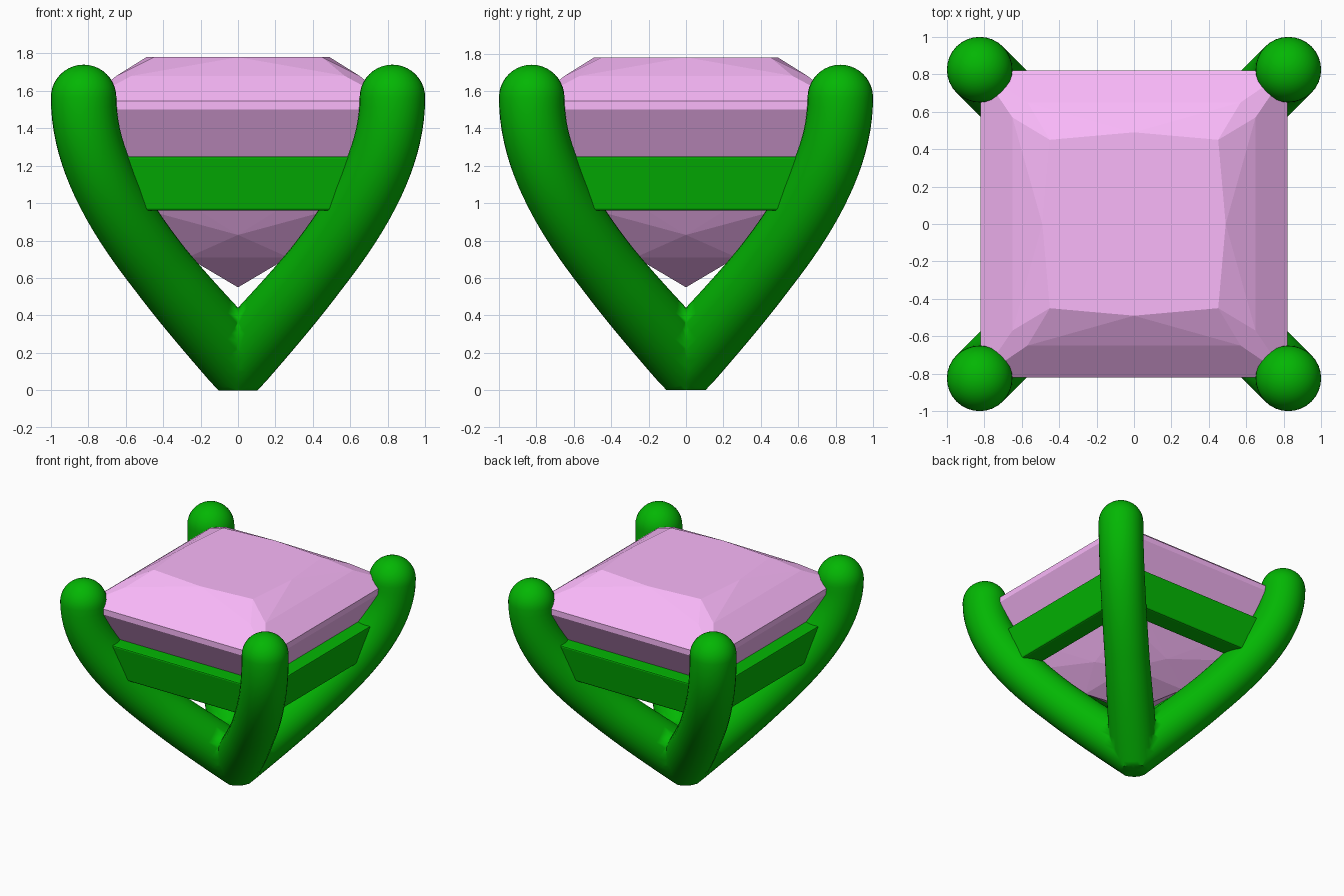
import bpy, bmesh, math
from mathutils import Vector
from mathutils.geometry import interpolate_bezier

if "Cube" in bpy.data.objects:
    bpy.data.objects.remove(bpy.data.objects["Cube"])


def material(name, color):
    m = bpy.data.materials.new(name)
    m.diffuse_color = color
    m.use_nodes = True
    m.node_tree.nodes["Principled BSDF"].inputs["Base Color"].default_value = m.diffuse_color
    return m


def finish(bm, name, mat):
    bmesh.ops.recalc_face_normals(bm, faces=bm.faces)
    mesh = bpy.data.meshes.new(name)
    bm.to_mesh(mesh)
    bm.free()
    mesh.materials.append(mat)
    ob = bpy.data.objects.new(name, mesh)
    bpy.context.collection.objects.link(ob)
    return ob


def smooth(ob, angle):
    bpy.ops.object.select_all(action='DESELECT')
    ob.select_set(True)
    bpy.context.view_layer.objects.active = ob
    bpy.ops.object.shade_smooth_by_angle(angle=math.radians(angle))


green = material("green_metal", (0.001, 0.47, 0.001, 1))
pink = material("pink_stone", (0.95, 0.48, 0.95, 1))

# Prongs: round tube swept along a diagonal curve, domed at the tip
R, SEG = 0.175, 32
path = interpolate_bezier(Vector((0, 0, 0.165)), Vector((0.46, 0.46, 0.67)),
                          Vector((0.825, 0.825, 1.1)), Vector((0.825, 0.825, 1.565)), 28)
start = (path[1] - path[0]).normalized()
path.insert(0, path[0] - start * 0.35)
stations = []
for i, p in enumerate(path):
    t = (path[min(i + 1, len(path) - 1)] - path[max(i - 1, 0)]).normalized()
    if i == len(path) - 1:
        t = Vector((0, 0, 1))
    stations.append((p, t, R + 0.015 * max(0, 1 - max(0, i - 1) / 9)))  # slightly thicker foot
for k in range(1, 11):
    a = k / 10 * math.pi / 2
    stations.append((path[-1] + Vector((0, 0, R * math.sin(a))), Vector((0, 0, 1)), R * math.cos(a)))

bm = bmesh.new()
side = Vector((1, -1, 0)).normalized()
rings = []
for p, t, r in stations:
    up = side.cross(t)
    rings.append([bm.verts.new(p + r * (side * math.cos(2 * math.pi * j / SEG) + up * math.sin(2 * math.pi * j / SEG)))
                  for j in range(SEG)])
for a, b in zip(rings, rings[1:]):
    for j in range(SEG):
        k = (j + 1) % SEG
        bm.faces.new((a[j], a[k], b[k], b[j]))
bmesh.ops.remove_doubles(bm, verts=bm.verts, dist=1e-5)
# Mitre the tube on both symmetry planes, flatten the foot on the ground
for no in ((1, 0, 0), (0, 1, 0)):
    bmesh.ops.bisect_plane(bm, geom=bm.verts[:] + bm.edges[:] + bm.faces[:],
                           plane_co=(0, 0, 0), plane_no=no, clear_inner=True)
bmesh.ops.bisect_plane(bm, geom=bm.verts[:] + bm.edges[:] + bm.faces[:],
                       plane_co=(0, 0, 0), plane_no=(0, 0, 1))
for v in bm.verts:
    v.co.z = max(v.co.z, 0)
prongs = finish(bm, "prongs", green)
smooth(prongs, 40)
mir = prongs.modifiers.new("mirror", 'MIRROR')
mir.use_axis = (True, True, False)

# Gallery rail: square frame with outward-leaning sides joining the prongs
bm = bmesh.new()
corners = ((1, 1), (-1, 1), (-1, -1), (1, -1))
profile = ((0.73, 0.96), (0.79, 1.25), (0.63, 1.25), (0.57, 0.96))
loops = [[bm.verts.new((x * h, y * h, z)) for h, z in profile] for x, y in corners]
for i in range(4):
    a, b = loops[i], loops[(i + 1) % 4]
    for j in range(4):
        k = (j + 1) % 4
        bm.faces.new((a[j], a[k], b[k], b[j]))
rail = finish(bm, "gallery_rail", green)
bev = rail.modifiers.new("bevel", 'BEVEL')
bev.width, bev.segments = 0.012, 2

# Stone: square faceted cut, convex hull of points repeated in each quadrant
bm = bmesh.new()
facet_points = (
    (0.45, 0.45, 1.78), (0.49, 0, 1.78), (0, 0.49, 1.78),        # table
    (0.57, 0.65, 1.68), (0.65, 0.57, 1.68),                      # crown break
    (0.82, 0.82, 1.545), (0.82, 0.82, 1.5),                      # girdle
    (0.67, 0.67, 1.25), (0.48, 0.48, 0.96), (0.27, 0.27, 0.71),  # pavilion ridges
    (0.40, 0, 0.83), (0, 0.40, 0.83), (0, 0, 0.55),              # chevrons and point
)
unique = {(x * sx, y * sy, z) for x, y, z in facet_points for sx, sy in corners}
for co in sorted(unique):
    bm.verts.new(co)
hull = bmesh.ops.convex_hull(bm, input=bm.verts[:])
inside = [g for g in hull["geom_interior"] if isinstance(g, bmesh.types.BMVert)]
bmesh.ops.delete(bm, geom=inside, context='VERTS')
bmesh.ops.dissolve_limit(bm, angle_limit=math.radians(1), verts=bm.verts[:], edges=bm.edges[:])
finish(bm, "stone", pink)
